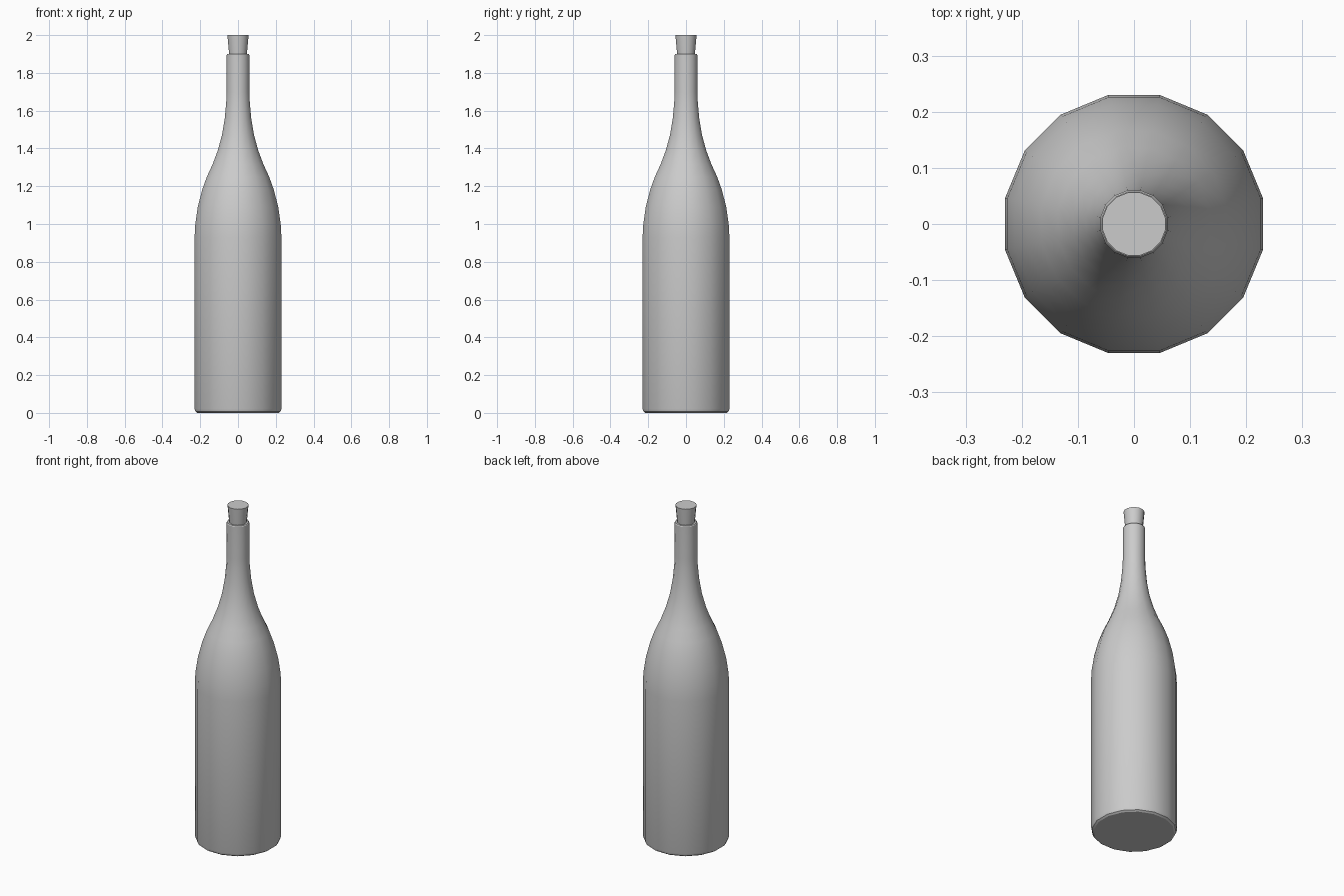
import bpy, bmesh
from math import pi, cos, sin, radians

if "Cube" in bpy.data.objects:
    bpy.data.objects.remove(bpy.data.objects["Cube"])

SIDES = 16


def lathe(name, profile):
    """Revolve (half width across flats, height) points into a closed 16-sided solid."""
    bm = bmesh.new()
    rings = []
    for half_width, z in profile:
        r = half_width / cos(pi / SIDES)
        angles = [2 * pi * (i + 0.5) / SIDES for i in range(SIDES)]
        rings.append([bm.verts.new((r * cos(a), r * sin(a), z)) for a in angles])
    for low, high in zip(rings, rings[1:]):
        for i in range(SIDES):
            j = (i + 1) % SIDES
            bm.faces.new((low[i], low[j], high[j], high[i]))
    bm.faces.new(rings[0][::-1])
    bm.faces.new(rings[-1])
    bmesh.ops.recalc_face_normals(bm, faces=bm.faces)
    mesh = bpy.data.meshes.new(name)
    bm.to_mesh(mesh)
    bm.free()
    obj = bpy.data.objects.new(name, mesh)
    bpy.context.collection.objects.link(obj)
    bpy.ops.object.select_all(action='DESELECT')
    obj.select_set(True)
    bpy.context.view_layer.objects.active = obj
    bpy.ops.object.shade_smooth_by_angle(angle=radians(30))
    return obj


# Bottle: chamfered base, straight body, S-curved shoulder, neck and mouth
lathe("bottle", [
    (0.215, 0.0), (0.225, 0.007), (0.23, 0.022), (0.23, 0.93),
    (0.226, 1.0), (0.213, 1.09), (0.19, 1.18), (0.165, 1.25),
    (0.135, 1.315), (0.107, 1.39), (0.085, 1.47), (0.07, 1.56),
    (0.062, 1.65), (0.06, 1.70), (0.06, 1.895), (0.057, 1.90),
    (0.047, 1.90), (0.044, 1.85),
])

# Tapered cork seated in the mouth
lathe("cork", [(0.042, 1.85), (0.047, 1.90), (0.056, 2.0)])
